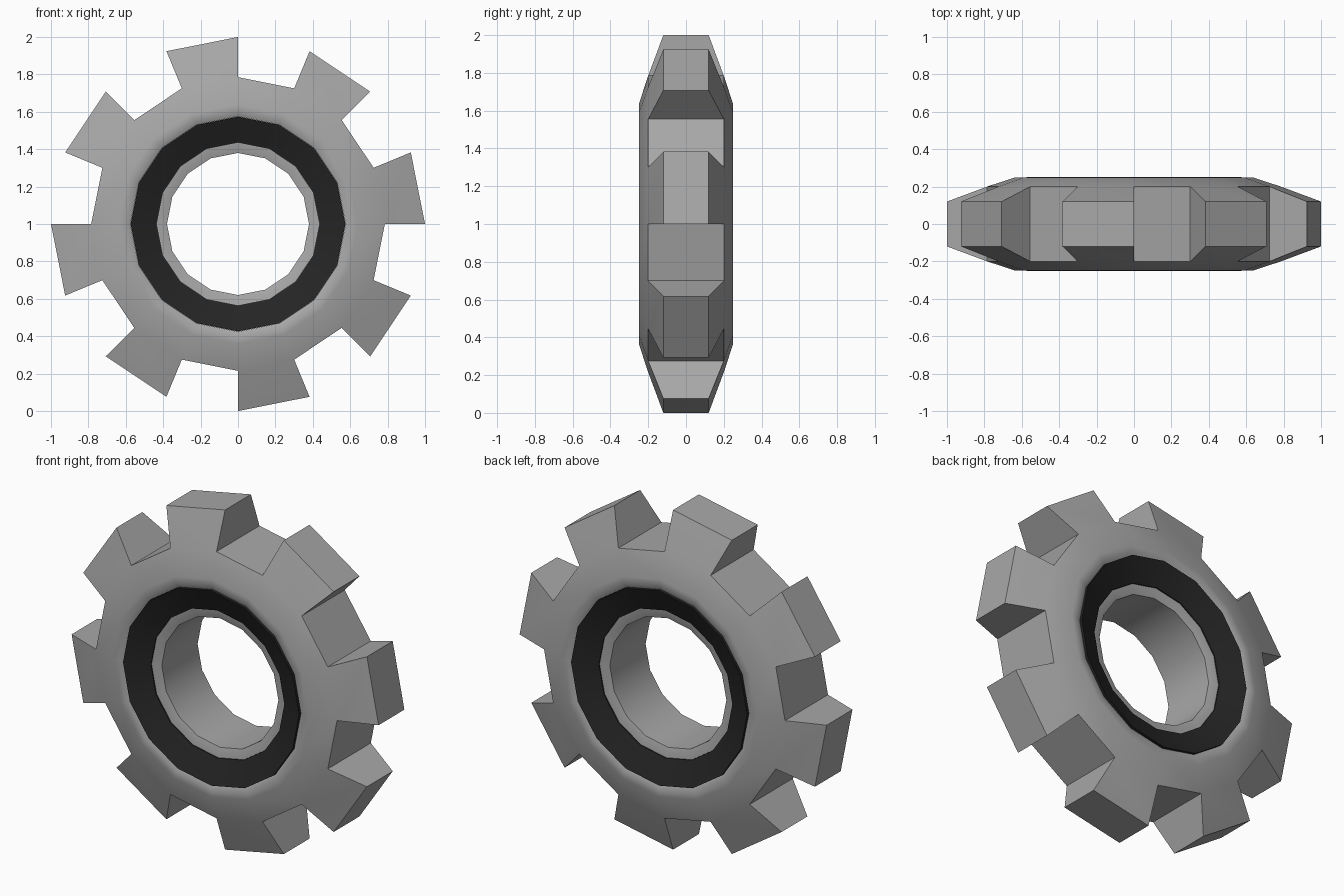
import bpy, bmesh
from math import pi, cos, sin, radians

if "Cube" in bpy.data.objects:
    bpy.data.objects.remove(bpy.data.objects["Cube"])

N = 16  # segments around the axis


def ring(bm, r, y):
    return [bm.verts.new((r * cos(2 * pi * k / N), y, 1 + r * sin(2 * pi * k / N)))
            for k in range(N)]


def lathe(bm, profile, skip=None):
    """Closed loop of (radius, y) points spun round y; skip(i, k) leaves a face out."""
    rings = [ring(bm, r, y) for r, y in profile]
    for i, a in enumerate(rings):
        b = rings[(i + 1) % len(rings)]
        for k in range(N):
            j = (k + 1) % N
            if not (skip and skip(i, k)):
                bm.faces.new((a[k], a[j], b[j], b[k]))
    return rings


def finish(bm, name, color):
    bmesh.ops.recalc_face_normals(bm, faces=bm.faces)
    me = bpy.data.meshes.new(name)
    bm.to_mesh(me)
    bm.free()
    ob = bpy.data.objects.new(name, me)
    bpy.context.collection.objects.link(ob)
    mat = bpy.data.materials.new(name)
    mat.diffuse_color = color
    mat.use_nodes = True
    mat.node_tree.nodes["Principled BSDF"].inputs["Base Color"].default_value = mat.diffuse_color
    me.materials.append(mat)
    bpy.ops.object.select_all(action='DESELECT')
    ob.select_set(True)
    bpy.context.view_layer.objects.active = ob
    bpy.ops.object.shade_smooth_by_angle(angle=radians(30))
    return ob


# Gear body: half profile from the bore out to the root, mirrored to the back
half = [(.38, -.167), (.435, -.183), (.575, -.183), (.575, -.235),
        (.60, -.247), (.64, -.248), (.785, -.2)]
profile = half + [(r, -y) for r, y in reversed(half)]
root = len(half) - 1
bm = bmesh.new()
rings = lathe(bm, profile, skip=lambda i, k: i == root and k % 2 == 0)

# Tapered teeth on every second segment
front, back = rings[root], rings[root + 1]
for k in range(0, N, 2):
    base = [front[k], front[k + 1], back[k + 1], back[k]]
    tip = []
    for v in base:
        s = 1 / .785
        tip.append(bm.verts.new((v.co.x * s, .12 if v.co.y > 0 else -.12,
                                 1 + (v.co.z - 1) * s)))
    bm.faces.new(tip)
    for a in range(4):
        b = (a + 1) % 4
        bm.faces.new((base[a], base[b], tip[b], tip[a]))
finish(bm, "gear_body", (.39, .39, .39, 1))

# Dark dished rings on both sides of the hub
for name, s in (("front_ring", -1), ("back_ring", 1)):
    bm = bmesh.new()
    lathe(bm, [(.435, .183 * s), (.435, .19 * s), (.574, .25 * s), (.574, .183 * s)])
    finish(bm, name, (.018, .018, .018, 1))
